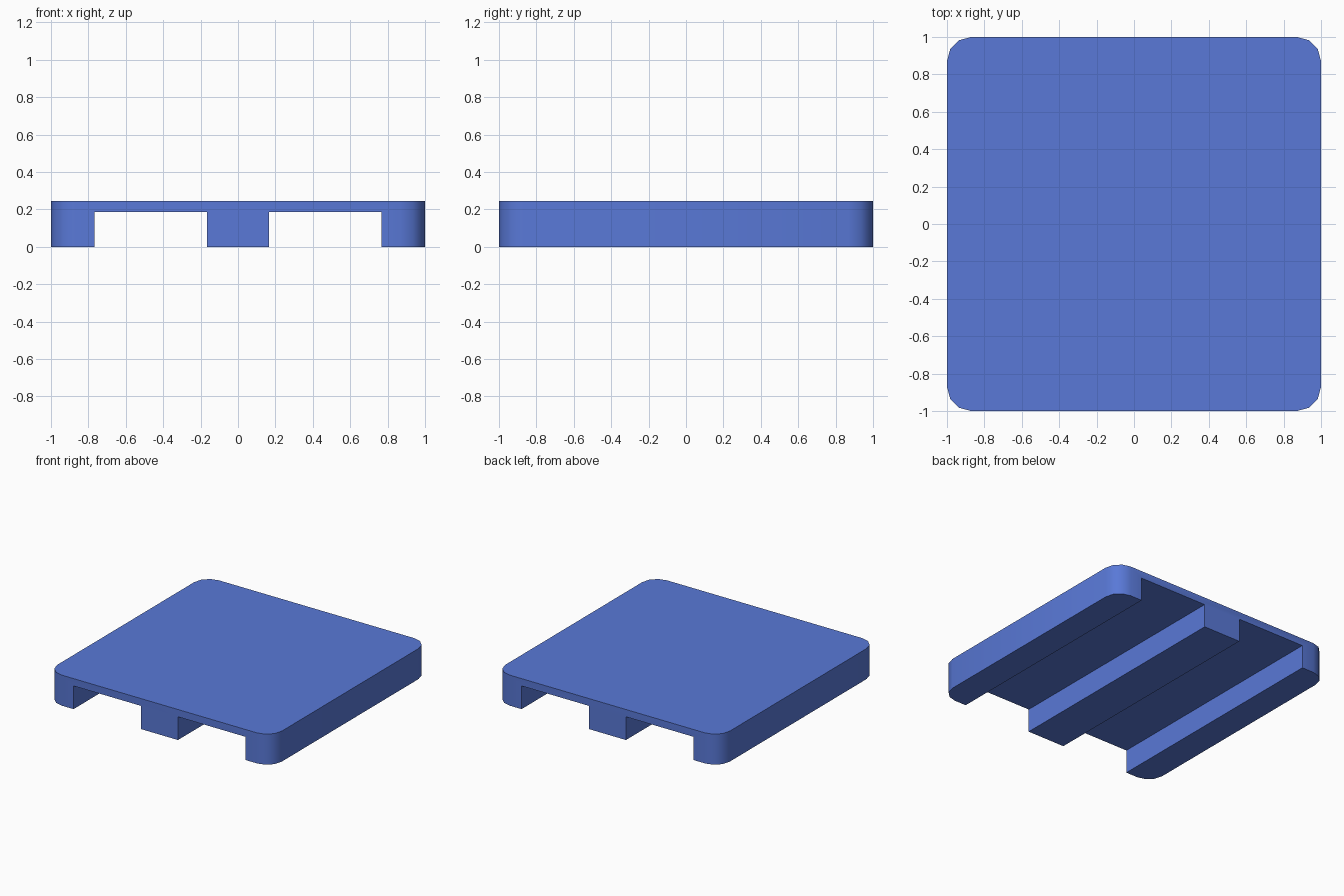
import bpy, bmesh, math

if "Cube" in bpy.data.objects:
    bpy.data.objects.remove(bpy.data.objects["Cube"])

HEIGHT, DECK_BOTTOM = 0.246, 0.187
INNER, OUTER = 0.165, 0.766
CORNER = 0.13

# Front profile: deck with three runners and two fork channels
half = [(INNER, 0), (INNER, DECK_BOTTOM), (OUTER, DECK_BOTTOM),
        (OUTER, 0), (1, 0), (1, HEIGHT)]
profile = half + [(-x, z) for x, z in reversed(half)]

# Extrude the profile from front to back
bm = bmesh.new()
face = bm.faces.new([bm.verts.new((x, -1, z)) for x, z in profile])
ext = bmesh.ops.extrude_face_region(bm, geom=[face], use_keep_orig=True)
verts = [g for g in ext["geom"] if isinstance(g, bmesh.types.BMVert)]
bmesh.ops.translate(bm, verts=verts, vec=(0, 2, 0))

# Round the four vertical outer corners
corners = [e for e in bm.edges
           if all(abs(v.co.x) > 0.99 for v in e.verts)
           and abs(e.verts[0].co.z - e.verts[1].co.z) > 0.1]
bmesh.ops.bevel(bm, geom=corners, offset=CORNER, segments=3, profile=0.5,
                affect='EDGES')
bmesh.ops.recalc_face_normals(bm, faces=bm.faces)

mesh = bpy.data.meshes.new("pallet")
bm.to_mesh(mesh)
bm.free()
pallet = bpy.data.objects.new("pallet", mesh)
bpy.context.collection.objects.link(pallet)

# Blue plastic
blue = bpy.data.materials.new("blue_plastic")
blue.diffuse_color = (0.10, 0.19, 0.68, 1)
blue.use_nodes = True
blue.node_tree.nodes["Principled BSDF"].inputs["Base Color"].default_value = blue.diffuse_color
mesh.materials.append(blue)

# Smooth corners, sharp edges elsewhere
bpy.context.view_layer.objects.active = pallet
pallet.select_set(True)
bpy.ops.object.shade_smooth_by_angle(angle=math.radians(35))
